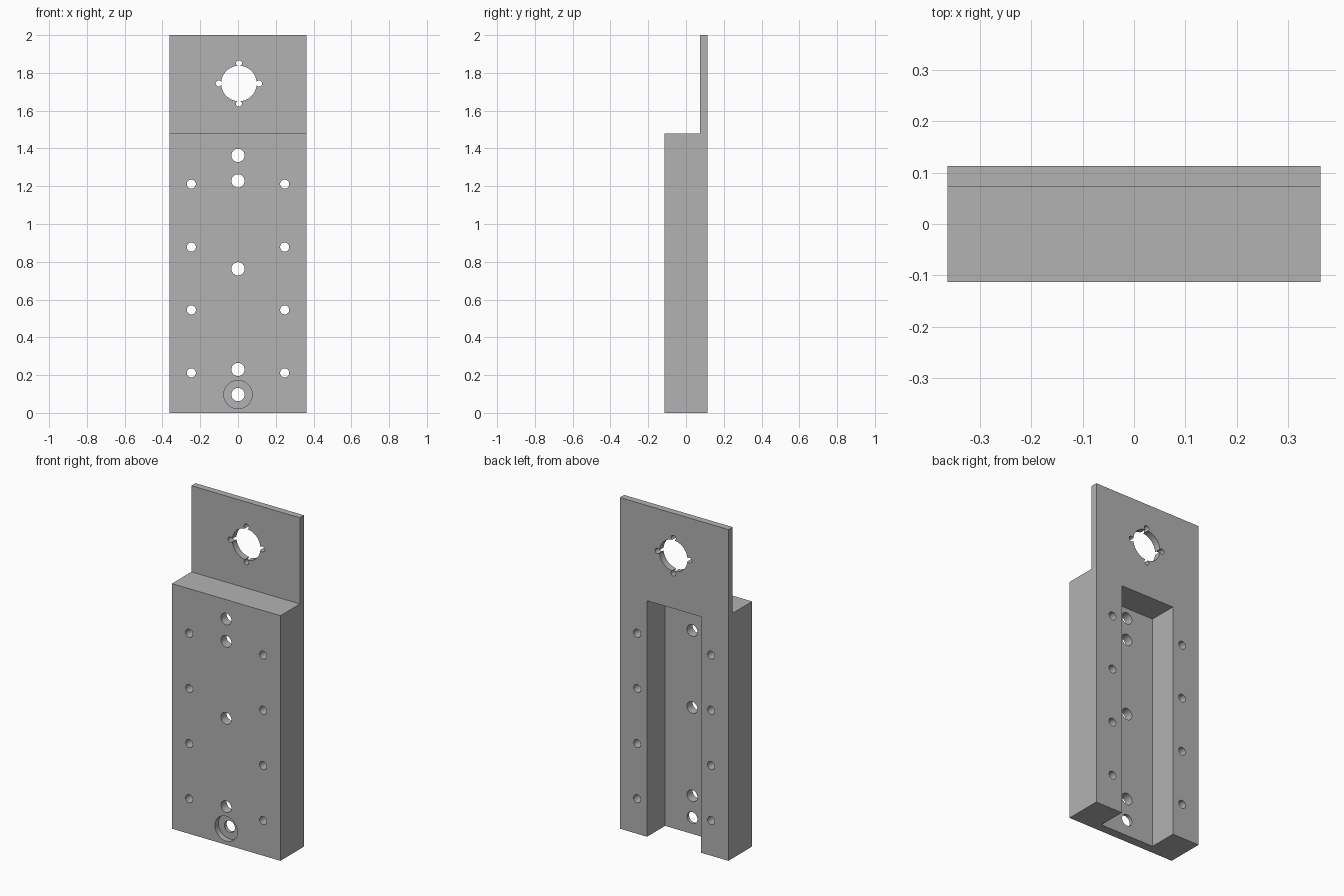
import bpy
import bmesh
import math
from mathutils import Matrix, Vector

if "Cube" in bpy.data.objects:
    bpy.data.objects.remove(bpy.data.objects["Cube"], do_unlink=True)

WIDTH, FRONT, BACK = 0.725, -0.113, 0.113
cutters = []


def add_object(name, bm):
    bmesh.ops.recalc_face_normals(bm, faces=bm.faces)
    mesh = bpy.data.meshes.new(name)
    bm.to_mesh(mesh)
    bm.free()
    obj = bpy.data.objects.new(name, mesh)
    bpy.context.scene.collection.objects.link(obj)
    return obj


def add_cutter(name, bm):
    obj = add_object(name, bm)
    obj.hide_render = True
    cutters.append(obj)


def drill(bm, x, z, radius, y0=-0.3, y1=0.3, sides=32):
    """Add a cylinder running along y."""
    place = Matrix.Translation((x, (y0 + y1) / 2, z)) @ Matrix.Rotation(math.pi / 2, 4, "X")
    bmesh.ops.create_cone(bm, cap_ends=True, segments=sides, radius1=radius,
                          radius2=radius, depth=y1 - y0, matrix=place)


# Bracket body: stepped side profile extruded across the width
bm = bmesh.new()
profile = [(FRONT, 0), (BACK, 0), (BACK, 2), (0.073, 2), (0.073, 1.48), (FRONT, 1.48)]
face = bm.faces.new([bm.verts.new((-WIDTH / 2, y, z)) for y, z in profile])
side = bmesh.ops.extrude_face_region(bm, geom=[face])["geom"]
bmesh.ops.translate(bm, vec=Vector((WIDTH, 0, 0)),
                    verts=[v for v in side if isinstance(v, bmesh.types.BMVert)])
body = add_object("mounting_bracket", bm)

# Channel in the back, open at the bottom
bm = bmesh.new()
floor_y, top_z = -0.059, 1.425
bmesh.ops.create_cube(bm, size=1, matrix=Matrix.Translation((0, (floor_y + 0.3) / 2, (top_z - 0.2) / 2))
                      @ Matrix.Diagonal((0.362, 0.3 - floor_y, top_z + 0.2, 1)))
add_cutter("channel_cutter", bm)

# Counterbore at the bottom of the front
bm = bmesh.new()
drill(bm, 0, 0.097, 0.075, -0.3, FRONT + 0.034, 48)
add_cutter("counterbore_cutter", bm)

# Centre row and the two side rows of through holes
bm = bmesh.new()
for z in (0.097, 0.23, 0.763, 1.228, 1.363):
    drill(bm, 0, z, 0.035)
for row in range(4):
    for x in (-0.247, 0.247):
        drill(bm, x, 0.212 + row * 0.333, 0.024)
add_cutter("hole_cutter", bm)

# Large opening with four small round notches
bm = bmesh.new()
drill(bm, 0.005, 1.744, 0.094, sides=64)
add_cutter("opening_cutter", bm)
bm = bmesh.new()
for i in range(4):
    angle = i * math.pi / 2
    drill(bm, 0.005 + 0.107 * math.cos(angle), 1.744 + 0.107 * math.sin(angle), 0.016, sides=24)
add_cutter("notch_cutter", bm)

# Cut the body and discard the cutters
for cutter in cutters:
    mod = body.modifiers.new(cutter.name, "BOOLEAN")
    mod.operation = "DIFFERENCE"
    mod.solver = "EXACT"
    mod.object = cutter
bpy.context.view_layer.update()
cut_mesh = bpy.data.meshes.new_from_object(body.evaluated_get(bpy.context.evaluated_depsgraph_get()))
body.modifiers.clear()
body.data = cut_mesh
for cutter in cutters:
    bpy.data.objects.remove(cutter, do_unlink=True)

# Plain grey finish
grey = bpy.data.materials.new("plain_grey")
grey.use_nodes = True
colour = (0.448, 0.448, 0.448, 1)
grey.diffuse_color = colour
grey.node_tree.nodes["Principled BSDF"].inputs["Base Color"].default_value = colour
body.data.materials.clear()
body.data.materials.append(grey)

bpy.ops.object.select_all(action="DESELECT")
body.select_set(True)
bpy.context.view_layer.objects.active = body
bpy.ops.object.shade_smooth_by_angle(angle=math.radians(30))
